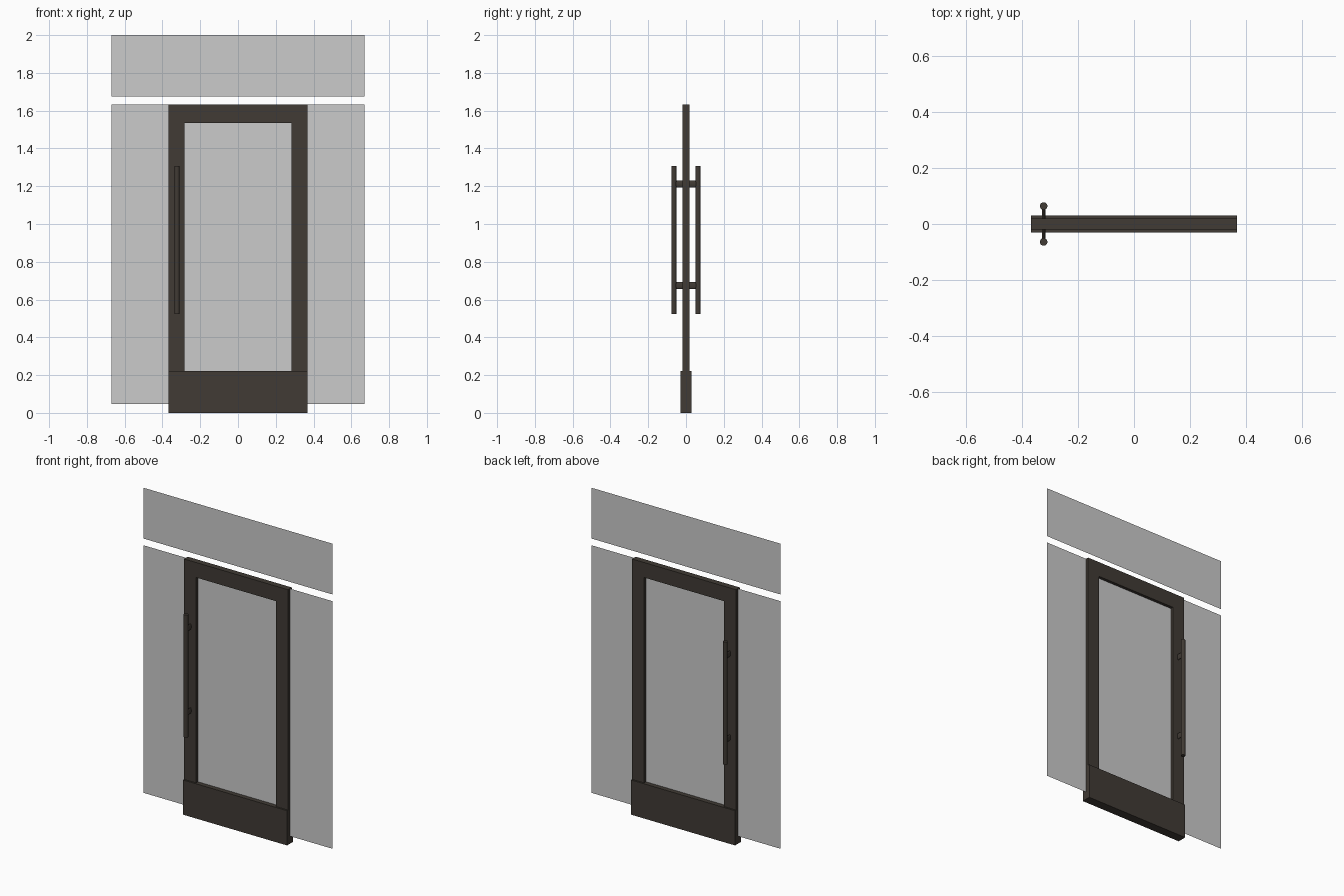
import bpy, bmesh
from mathutils import Matrix

if "Cube" in bpy.data.objects:
    bpy.data.objects.remove(bpy.data.objects["Cube"])


def material(name, rgb):
    m = bpy.data.materials.new(name)
    m.diffuse_color = (*rgb, 1)
    m.use_nodes = True
    m.node_tree.nodes["Principled BSDF"].inputs["Base Color"].default_value = m.diffuse_color
    return m


BRONZE = material("dark bronze", (0.052, 0.043, 0.035))
GLASS = material("grey glass", (0.60, 0.60, 0.60))


def finish(name, bm, mat):
    me = bpy.data.meshes.new(name)
    bm.normal_update()
    bm.to_mesh(me)
    bm.free()
    me.materials.append(mat)
    ob = bpy.data.objects.new(name, me)
    bpy.context.collection.objects.link(ob)
    return ob


def slab(name, outline, depth, mat):
    """Flat x-z outline centred on y = 0, extruded when depth > 0."""
    bm = bmesh.new()
    face = bm.faces.new([bm.verts.new((x, -depth / 2, z)) for x, z in outline])
    if depth:
        ext = bmesh.ops.extrude_face_region(bm, geom=[face], use_keep_orig=True)
        verts = [g for g in ext["geom"] if isinstance(g, bmesh.types.BMVert)]
        bmesh.ops.translate(bm, verts=verts, vec=(0, depth, 0))
        bmesh.ops.recalc_face_normals(bm, faces=bm.faces)
    return finish(name, bm, mat)


def rect(hw, z0, z1):
    return [(-hw, z0), (hw, z0), (hw, z1), (-hw, z1)]


def cylinder(name, matrix, length, r, segments=24):
    bm = bmesh.new()
    bmesh.ops.create_cone(bm, cap_ends=True, segments=segments, radius1=r,
                          radius2=r, depth=length, matrix=matrix)
    for f in bm.faces:
        f.smooth = len(f.verts) == 4
    for e in bm.edges:
        e.smooth = all(len(f.verts) == 4 for f in e.link_faces)
    return finish(name, bm, BRONZE)


# Glass panes: thin sheets in the plane of the door
slab("transom_glass", rect(0.669, 1.675, 2.0), 0, GLASS)
slab("main_glass", rect(0.669, 0.048, 1.632), 0, GLASS)

# Door frame: stiles and head rail as one U-shaped profile, with a thicker kick rail
W, IN, TOP, HEAD, KICK = 0.368, 0.283, 1.632, 1.536, 0.222
slab("door_frame", [(-W, KICK), (-IN, KICK), (-IN, HEAD), (IN, HEAD),
                    (IN, KICK), (W, KICK), (W, TOP), (-W, TOP)], 0.038, BRONZE)
slab("kick_rail", rect(W, 0, KICK), 0.059, BRONZE)

# Pull handles on both faces, each with two flattened standoffs
HX = -0.323
for side, label in ((-1, "front"), (1, "back")):
    cylinder(f"{label}_pull_bar", Matrix.Translation((HX, side * 0.064, 0.915)), 0.785, 0.0135)
    for z, pos in ((1.212, "upper"), (0.675, "lower")):
        m = (Matrix.Translation((HX, side * 0.039, z))
             @ Matrix.Diagonal((0.32, 1, 1, 1))
             @ Matrix.Rotation(1.5707963, 4, 'X'))
        cylinder(f"{label}_{pos}_standoff", m, 0.045, 0.019)
